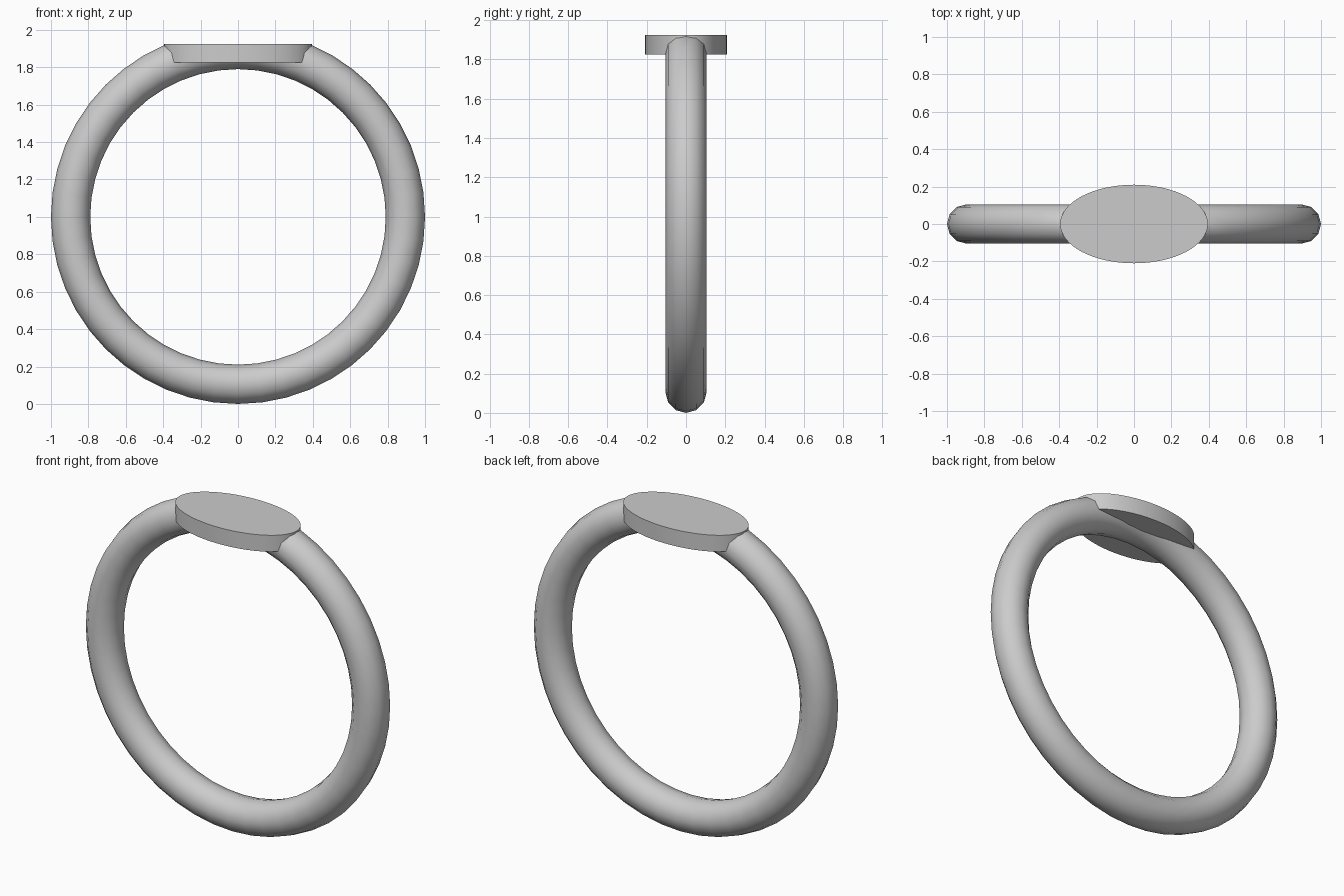
import bpy, bmesh, math

if "Cube" in bpy.data.objects:
    bpy.data.objects.remove(bpy.data.objects["Cube"])

BAND_Z = 1.0
PLATE_TOP, PLATE_BOTTOM = 1.925, 1.825


def shade(obj):
    bpy.ops.object.select_all(action='DESELECT')
    obj.select_set(True)
    bpy.context.view_layer.objects.active = obj
    bpy.ops.object.shade_smooth_by_angle(angle=math.radians(40))


# Round band standing upright, facing the front
bpy.ops.mesh.primitive_torus_add(major_radius=0.895, minor_radius=0.105,
                                 major_segments=48, minor_segments=12,
                                 location=(0, 0, BAND_Z),
                                 rotation=(math.pi / 2, 0, 0))
band = bpy.context.object
band.name = "ring_band"
bpy.ops.object.transform_apply(location=True, rotation=True, scale=True)

# Slice off the crown of the band just below the plate's top face
bm = bmesh.new()
bm.from_mesh(band.data)
cut = bmesh.ops.bisect_plane(bm, geom=bm.verts[:] + bm.edges[:] + bm.faces[:],
                             plane_co=(0, 0, PLATE_TOP - 0.004),
                             plane_no=(0, 0, 1), clear_outer=True)
rim = [e for e in cut["geom_cut"] if isinstance(e, bmesh.types.BMEdge)]
bmesh.ops.holes_fill(bm, edges=rim, sides=0)
bmesh.ops.recalc_face_normals(bm, faces=bm.faces[:])
bm.to_mesh(band.data)
bm.free()
shade(band)

# Flat oval signet plate
bpy.ops.mesh.primitive_cylinder_add(vertices=64, radius=1, depth=1,
                                    location=(0, 0, (PLATE_TOP + PLATE_BOTTOM) / 2))
plate = bpy.context.object
plate.name = "oval_plate"
plate.scale = (0.395, 0.21, PLATE_TOP - PLATE_BOTTOM)
bpy.ops.object.transform_apply(location=True, rotation=True, scale=True)
shade(plate)
